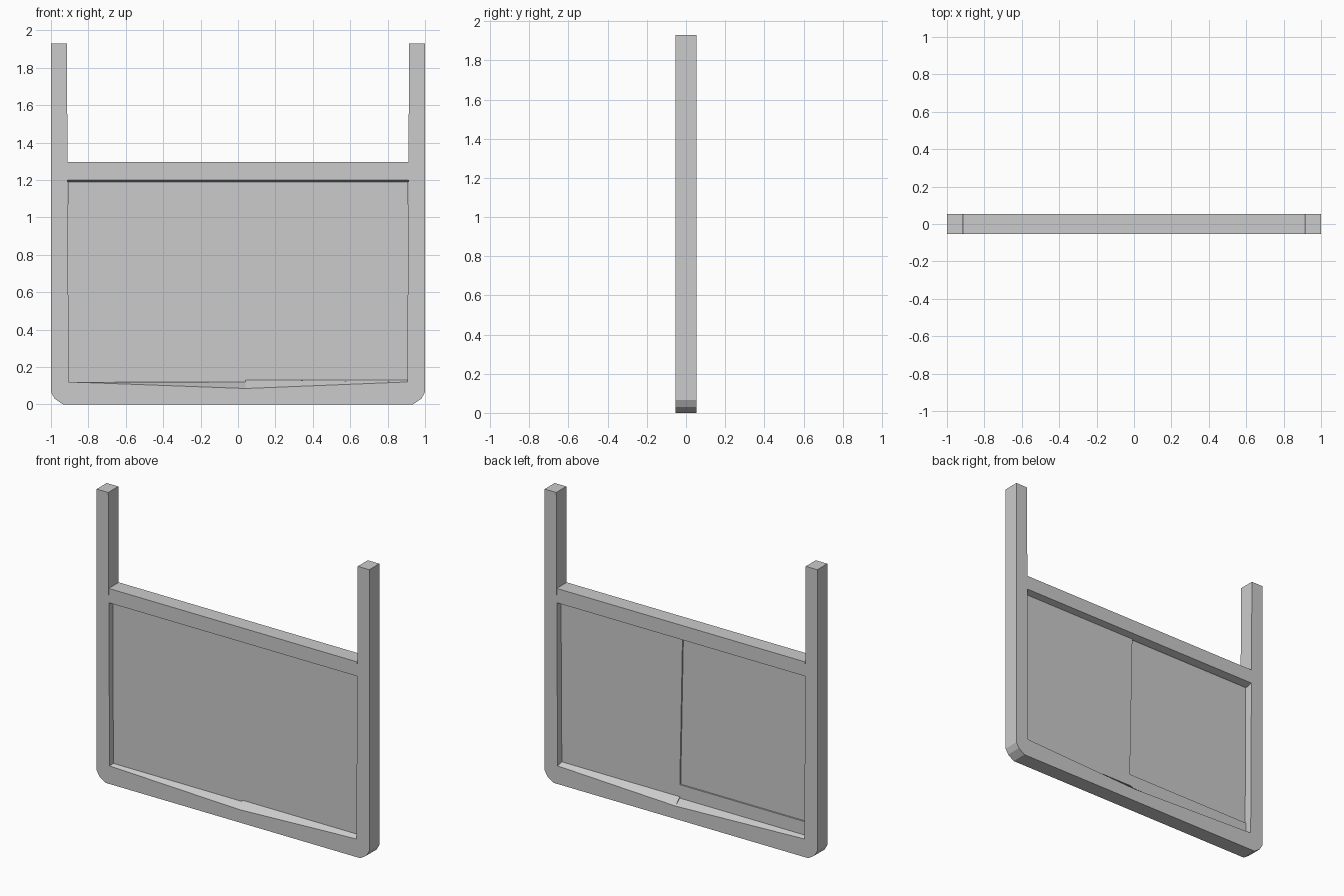
import bpy, bmesh

if "Cube" in bpy.data.objects:
    bpy.data.objects.remove(bpy.data.objects["Cube"])

HALF = 0.0525            # half depth of the frame
FRONT, BACK, DEEP = -0.012, 0.008, -0.002   # panel planes


def loft(name, rings):
    """Solid skinned through matching closed cross-sections."""
    bm = bmesh.new()
    loops = [[bm.verts.new(p) for p in ring] for ring in rings]
    n = len(loops[0])
    for a, b in zip(loops, loops[1:]):
        for i in range(n):
            j = (i + 1) % n
            bm.faces.new((a[i], a[j], b[j], b[i]))
    bm.faces.new(loops[0])
    bm.faces.new(loops[-1])
    bmesh.ops.recalc_face_normals(bm, faces=bm.faces)
    mesh = bpy.data.meshes.new(name)
    bm.to_mesh(mesh)
    bm.free()
    obj = bpy.data.objects.new(name, mesh)
    bpy.context.collection.objects.link(obj)
    return obj


def extrude_y(name, outline, y0, y1):
    return loft(name, [[(x, y, z) for x, z in outline] for y in (y0, y1)])


# U-shaped frame: chamfered feet corners, tapering posts, shallow V inside
right = [(0.935, 0), (0.98, 0.03), (1, 0.065), (1, 1.93), (0.915, 1.93), (0.905, 0.12)]
left = [(-x, z) for x, z in reversed(right)]
extrude_y("u_frame", right + [(0.04, 0.085)] + left, -HALF, HALF)

# Top rail with underside sloping down to the panel
section = [(-HALF, 1.295), (-HALF, 1.2), (FRONT, 1.19), (BACK, 1.19), (HALF, 1.2), (HALF, 1.295)]
loft("top_rail", [[(x, y, z) for y, z in section] for x in (-0.911, 0.911)])

# Sloped sills rising from the frame edges to the panel
for side, end, crest in (("left", -0.905, 0.121), ("right", 0.905, 0.13)):
    rings = []
    for x, edge in ((end, 0.12), (0.04, 0.085)):
        rings.append([(x, -HALF, edge), (x, FRONT, crest), (x, BACK, crest), (x, HALF, edge)])
    loft(side + "_sill", rings)

# Infill panel, with a shallow recess on half of the back
extrude_y("panel_sheet", [(-0.908, 0.11), (0.908, 0.11), (0.91, 1.2), (-0.91, 1.2)], FRONT, DEEP)
extrude_y("panel_backing", [(-0.908, 0.11), (0.908, 0.11), (0.91, 1.2), (0.02, 1.2),
                            (0.04, 0.21), (-0.908, 0.21)], DEEP, BACK)
